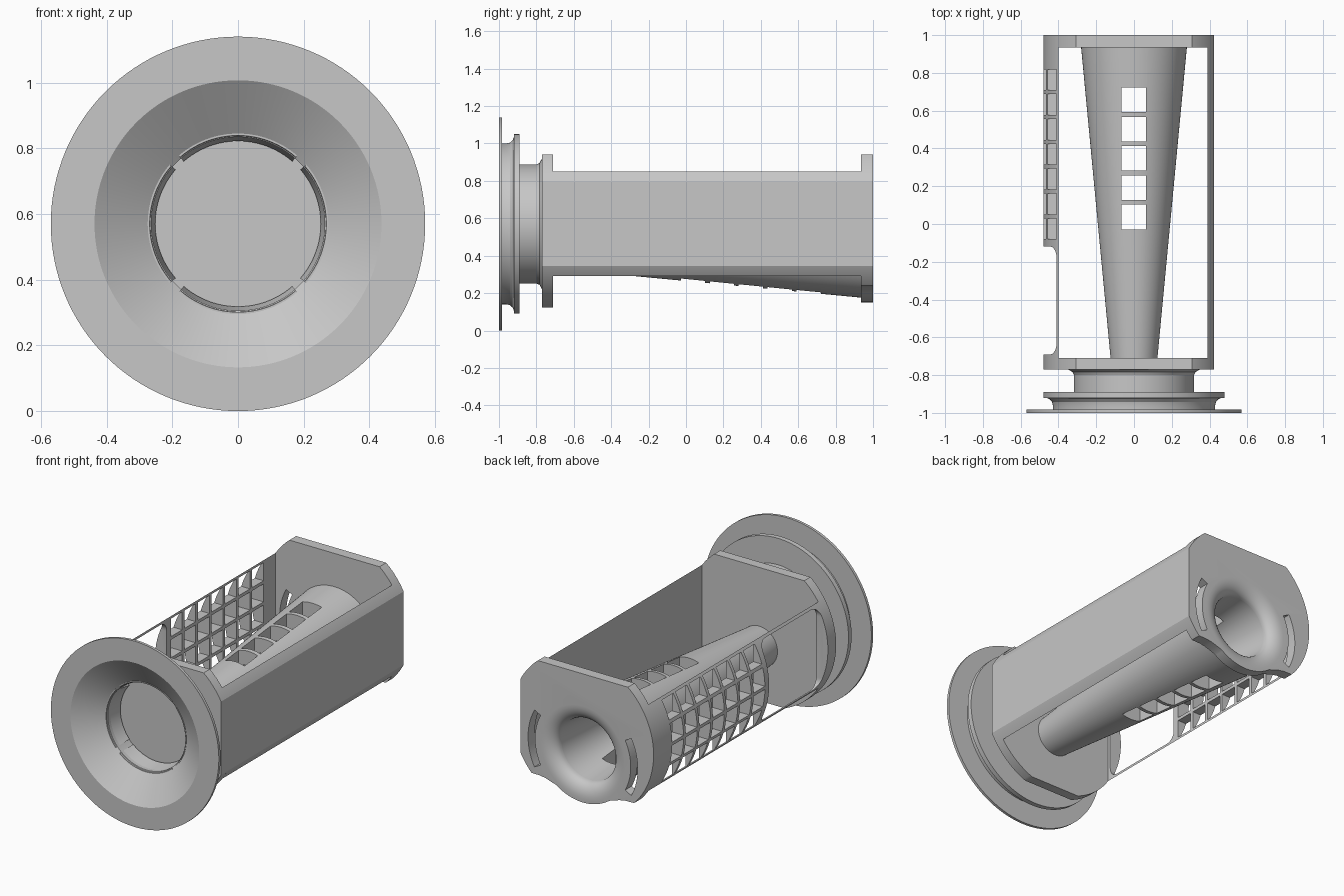
import bpy, bmesh, math

if "Cube" in bpy.data.objects:
    bpy.data.objects.remove(bpy.data.objects["Cube"])

CZ = 0.57          # height of the main axis
TZ = 0.456         # height of the tapered tube axis
R = 0.48           # radius of the body outline
BACK = 0.935       # inner face of the back plate

grey = bpy.data.materials.new("plain grey")
grey.diffuse_color = (0.57, 0.57, 0.57, 1)
grey.use_nodes = True
grey.node_tree.nodes["Principled BSDF"].inputs["Base Color"].default_value = grey.diffuse_color


def finish(bm, name):
    bmesh.ops.remove_doubles(bm, verts=bm.verts, dist=1e-5)
    bmesh.ops.recalc_face_normals(bm, faces=bm.faces)
    me = bpy.data.meshes.new(name)
    bm.to_mesh(me)
    bm.free()
    ob = bpy.data.objects.new(name, me)
    bpy.context.collection.objects.link(ob)
    me.materials.append(grey)
    return ob


def smooth(ob, angle=25):
    bpy.ops.object.select_all(action='DESELECT')
    ob.select_set(True)
    bpy.context.view_layer.objects.active = ob
    bpy.ops.object.shade_smooth_by_angle(angle=math.radians(angle))


def lathe(name, profile, cz=CZ, n=96):
    """Turn a closed (radius, y) profile about a lengthwise axis."""
    bm = bmesh.new()
    rings = []
    for i in range(n):
        a = 2 * math.pi * i / n
        rings.append([bm.verts.new((r * math.cos(a), y, cz + r * math.sin(a)))
                      for r, y in profile])
    m = len(profile)
    for i in range(n):
        p, q = rings[i], rings[(i + 1) % n]
        for j in range(m):
            k = (j + 1) % m
            if profile[j][0] == 0 and profile[k][0] == 0:
                continue
            if profile[j][0] == 0:
                bm.faces.new((p[j], p[k], q[k]))
            elif profile[k][0] == 0:
                bm.faces.new((p[j], p[k], q[j]))
            else:
                bm.faces.new((p[j], p[k], q[k], q[j]))
    return finish(bm, name)


def prism(bm, outline, axis, a, b, end=None):
    """Extrude an outline along y (points x,z) or x (points y,z), optionally to another outline."""
    def at(p, d):
        return (p[0], d, CZ + p[1]) if axis == 'y' else (d, p[0], CZ + p[1])
    lo = [bm.verts.new(at(p, a)) for p in outline]
    hi = [bm.verts.new(at(p, b)) for p in end or outline]
    n = len(outline)
    bm.faces.new(lo)
    bm.faces.new(hi[::-1])
    for i in range(n):
        bm.faces.new((lo[i], hi[i], hi[(i + 1) % n], lo[(i + 1) % n]))


def extrude(name, outlines, axis, a, b, ends=None):
    bm = bmesh.new()
    for i, o in enumerate(outlines):
        prism(bm, o, axis, a, b, ends[i] if ends else None)
    return finish(bm, name)


def rect(x0, x1, z0, z1):
    return [(x0, z0), (x1, z0), (x1, z1), (x0, z1)]


def arc(r, a0, a1, n=24, cx=0, cz=0):
    return [(cx + r * math.cos(math.radians(a0 + (a1 - a0) * i / n)),
             cz + r * math.sin(math.radians(a0 + (a1 - a0) * i / n))) for i in range(n + 1)]


def band(r0, r1, a0, a1, cz=0):
    return arc(r1, a0, a1, cz=cz) + arc(r0, a1, a0, cz=cz)


def cut(ob, *cutters):
    for c in cutters:
        m = ob.modifiers.new("cut", 'BOOLEAN')
        m.operation, m.solver, m.object = 'DIFFERENCE', 'EXACT', c
        bpy.context.view_layer.objects.active = ob
        bpy.ops.object.modifier_apply(modifier=m.name)
        bpy.data.objects.remove(c)


def deg_x(x):
    return math.degrees(math.acos(x / R))


def deg_z(z):
    return math.degrees(math.asin(z / R))


# Flared mouth: flange, ring, neck and inner funnel
mouth = lathe("flared_mouth", [
    (.437, -1), (.57, -1), (.57, -.983), (.43, -.983), (.43, -.96), (.434, -.942),
    (.447, -.927), (.465, -.92), (R, -.92), (R, -.89), (.318, -.89), (.318, -.80),
    (.326, -.783), (.35, -.77), (.264, -.77), (.264, -.885)], n=128)
smooth(mouth)

# Four wedge-shaped locking tabs inside the neck
spots = (0, 90, 180, 270)
tabs = extrude("locking_tabs", [band(.269, .275, c - 41, c + 41) for c in spots], 'y', -.895, -.78,
               [band(.252, .275, c - 41, c + 41) for c in spots])
smooth(tabs)

# Front plate: round outline trimmed flat at the top, right and bottom
right, top, low = deg_x(.424), deg_z(.37), deg_z(.448)
front = extrude("front_plate", [arc(R, -low, -right) + arc(R, right, top)
                                + arc(R, 180 - top, 180 + low, 64)], 'y', -.77, -.71)
smooth(front)

# Back plate: same outline with a round bulge below the tube opening
notch = deg_z(.33)
drop = TZ - CZ
bulge = [(.348, -.33), (.29, -.331), (.25, -.338), (.213, -.35)]
under = ([(-x, z) for x, z in bulge] + arc(.305, 180 + 54, 360 - 54, 32, 0, drop) + bulge[::-1])
back = extrude("back_plate", [arc(R, -notch, -right)[1:] + arc(R, right, top)
                              + arc(R, 180 - top, 180 + notch, 64)[:-1] + under], 'y', BACK, 1)
bell = [(0, .9), (.19, .9)] + [(.285 - .095 * math.cos(t * math.pi / 16),
                                BACK + .065 * math.sin(t * math.pi / 16)) for t in range(9)]
cut(back,
    lathe("bell_cutter", bell + [(.285, 1.1), (0, 1.1)], TZ),
    extrude("slot_cutter", [band(.325, .372, -28, 28, drop), band(.325, .372, 152, 208, drop)],
            'y', .9, 1.1))
smooth(back)

# Thick tapered tube with a ladder of openings through top and bottom
tube = lathe("tapered_tube", [(.124, -.71), (.28, BACK), (.19, BACK), (.04, -.71)], TZ)
cut(tube, extrude("ladder_cutter", [rect(-.028 + .155 * i, .102 + .155 * i, -.6, .6)
                                    for i in range(5)], 'x', -.067, .063))
smooth(tube)

# Solid right wall
edge = deg_x(.39)
wall = extrude("right_wall", [arc(R, -edge, -right, 8) + arc(R, right, edge, 8)], 'y', -.71, BACK)
smooth(wall)

# Curved left screen with a window and a 7 by 4 grid of openings
side = deg_x(.40)
screen = extrude("left_screen", [arc(R, 180 - side, 180 + side, 48)], 'y', -.71, BACK)
c = .06
window = (arc(c, 0, 90, 8, -.12 - c, .25 - c) + arc(c, 90, 180, 8, -.69 + c, .25 - c)
          + arc(c, 180, 270, 8, -.69 + c, -.25 + c) + arc(c, 270, 360, 8, -.12 - c, -.25 + c))
cells = [rect(-.08 + .1315 * i, .03 + .1315 * i, z, z + .11)
         for i in range(7) for z in (-.25, -.12, .01, .14)]
cut(screen, extrude("screen_cutter", [window] + cells, 'x', -.6, -.3))
smooth(screen)
